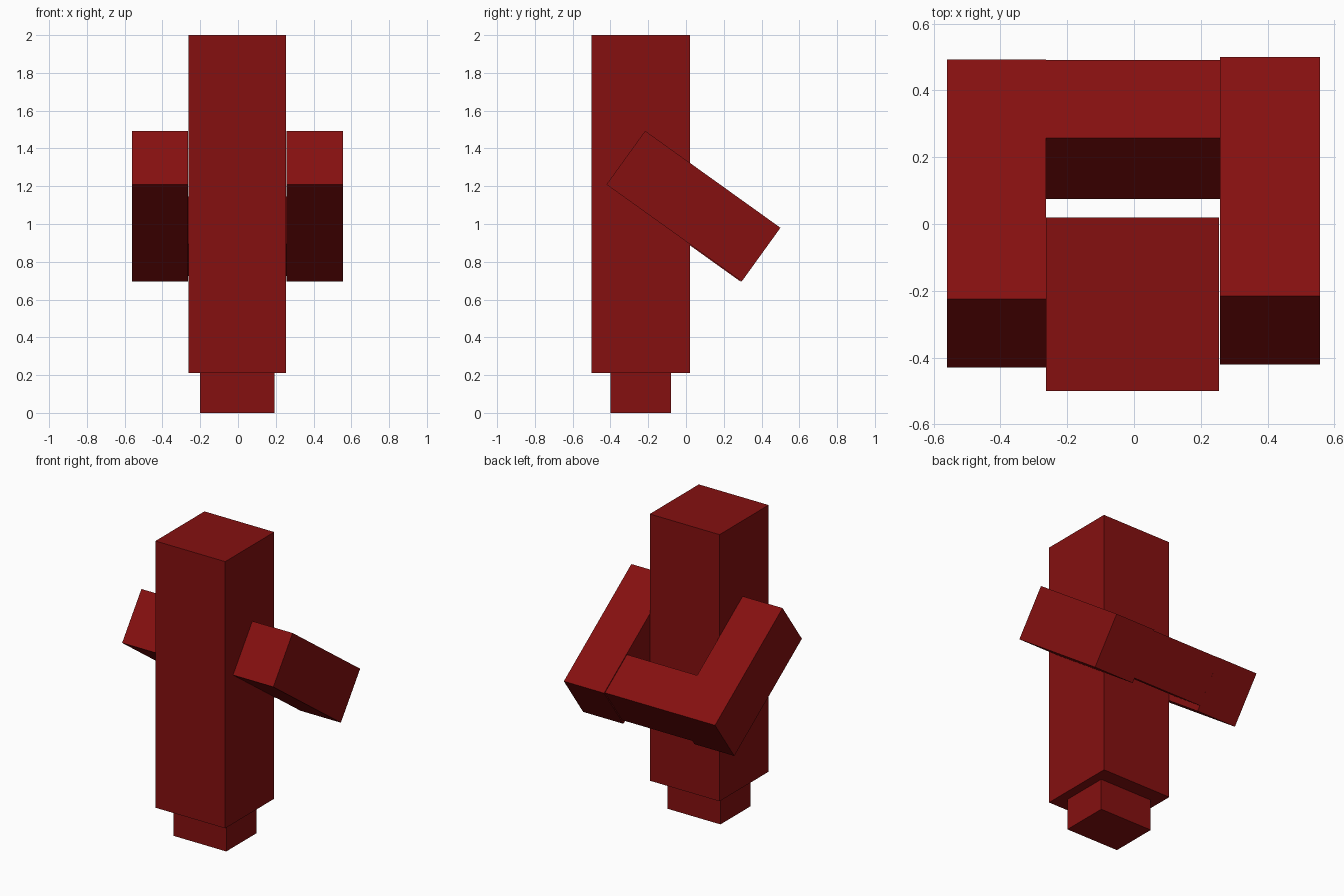
import bpy
import bmesh

if "Cube" in bpy.data.objects:
    bpy.data.objects.remove(bpy.data.objects["Cube"])

red = bpy.data.materials.new("dark red")
red.diffuse_color = (0.235, 0.005, 0.005, 1.0)
red.use_nodes = True
red.node_tree.nodes["Principled BSDF"].inputs["Base Color"].default_value = red.diffuse_color


def prism(name, profile, x0, x1):
    """Extrude a (y, z) profile along x from x0 to x1."""
    bm = bmesh.new()
    face = bm.faces.new([bm.verts.new((x0, y, z)) for y, z in profile])
    ext = bmesh.ops.extrude_face_region(bm, geom=[face])
    moved = [g for g in ext["geom"] if isinstance(g, bmesh.types.BMVert)]
    bmesh.ops.translate(bm, verts=moved, vec=(x1 - x0, 0, 0))
    bmesh.ops.recalc_face_normals(bm, faces=bm.faces)
    mesh = bpy.data.meshes.new(name)
    bm.to_mesh(mesh)
    bm.free()
    mesh.materials.append(red)
    obj = bpy.data.objects.new(name, mesh)
    bpy.context.collection.objects.link(obj)
    return obj


def rect(y0, y1, z0, z1):
    return [(y0, z0), (y1, z0), (y1, z1), (y0, z1)]


def slanted(y, z, length, thick):
    """Tilted rectangle hanging forward and down from its top back corner (y, z)."""
    dy, dz = -0.814, 0.592 * 0.985   # direction along the arm, back to front
    ny, nz = -0.585, -0.811          # direction through the thickness
    a = (y, z)
    b = (y + dy * length, z + dz * length)
    c = (b[0] + ny * thick, b[1] + nz * thick)
    d = (y + ny * thick, z + nz * thick)
    return [a, b, c, d]


# Upright body and the smaller foot under it
prism("body", rect(-0.5, 0.02, 0.21, 2.0), -0.263, 0.255)
prism("foot", rect(-0.4, -0.08, 0.0, 0.21), -0.2, 0.193)

# Two slanted arms and the bar joining them behind the body
prism("right_arm", slanted(0.5, 0.98, 0.88, 0.35), 0.258, 0.557)
prism("left_arm", slanted(0.492, 0.98, 0.88, 0.35), -0.56, -0.264)
prism("rear_bar", slanted(0.491, 0.979, 0.287, 0.312), -0.264, 0.258)
